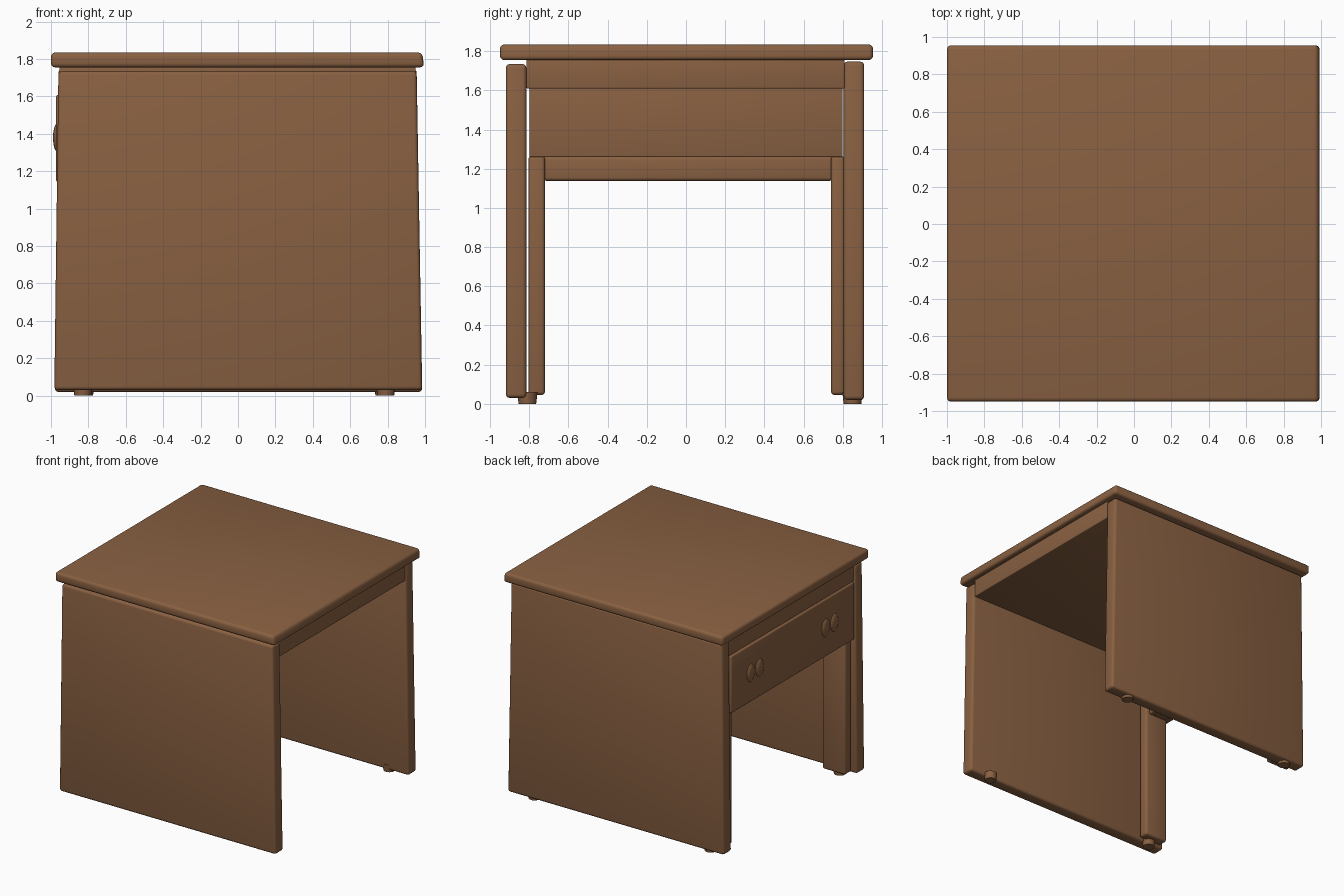
import bpy, bmesh, math

if "Cube" in bpy.data.objects:
    bpy.data.objects.remove(bpy.data.objects["Cube"])

wood = bpy.data.materials.new("brown_wood")
wood.diffuse_color = (0.25, 0.118, 0.054, 1.0)
wood.use_nodes = True
wood.node_tree.nodes["Principled BSDF"].inputs["Base Color"].default_value = wood.diffuse_color


def finish(name, bm):
    mesh = bpy.data.meshes.new(name)
    bm.normal_update()
    bm.to_mesh(mesh)
    bm.free()
    mesh.materials.append(wood)
    ob = bpy.data.objects.new(name, mesh)
    bpy.context.collection.objects.link(ob)
    bpy.ops.object.select_all(action='DESELECT')
    bpy.context.view_layer.objects.active = ob
    ob.select_set(True)
    bpy.ops.object.shade_smooth_by_angle(angle=math.radians(40))
    return ob


def box(name, xs, ys, zs, bevel=0.015, top_xs=None):
    """Rounded box; top_xs gives a different x range at the top."""
    bm = bmesh.new()
    bmesh.ops.create_cube(bm, size=1)
    for v in bm.verts:
        r = top_xs if top_xs and v.co.z > 0 else xs
        v.co = (r[v.co.x > 0], ys[v.co.y > 0], zs[v.co.z > 0])
    if bevel:
        bmesh.ops.bevel(bm, geom=bm.edges[:], offset=bevel, segments=3,
                        profile=0.5, affect='EDGES')
    return finish(name, bm)


# Table top and the thick slab beneath it
box("table_top", (-1.0, 0.995), (-0.95, 0.955), (1.755, 1.835), 0.022, (-1.0, 0.985))
box("under_top_slab", (-0.955, 0.95), (-0.815, 0.81), (1.61, 1.765), 0.006)

# Side panels, slightly wider at the floor
box("front_panel", (-0.982, 0.985), (-0.92, -0.815), (0.03, 1.735), 0.02, (-0.96, 0.955))
box("back_panel", (-0.98, 0.985), (0.805, 0.91), (0.02, 1.747), 0.02, (-0.96, 0.955))

# Drawer: front plate and body behind it
box("drawer_front", (-0.972, -0.92), (-0.80, 0.80), (1.14, 1.61), 0.012)
box("drawer_body", (-0.93, -0.71), (-0.80, 0.80), (1.26, 1.612), 0.005)

# Inner legs and the rail between them, under the drawer
for name, y0, y1 in (("inner_leg_front", -0.805, -0.72), ("inner_leg_back", 0.74, 0.81)):
    box(name, (-0.94, -0.73), (y0, y1), (0.045, 1.265), 0.018)
box("lower_rail", (-0.93, -0.76), (-0.73, 0.75), (1.138, 1.265), 0.018)

# Drawer knobs, each made of two flattened lobes
for i, y in enumerate((-0.48, 0.49)):
    for j, s in enumerate((-1, 1)):
        bm = bmesh.new()
        bmesh.ops.create_uvsphere(bm, u_segments=20, v_segments=12, radius=1)
        for v in bm.verts:
            v.co = (-0.967 + v.co.x * 0.022, y + s * 0.057 + v.co.y * 0.053,
                    1.38 + v.co.z * 0.075)
        finish(f"drawer_knob_{i}_{j}", bm)

# Small round feet
for i, (x, y) in enumerate(((-0.83, -0.81), (0.79, -0.81), (-0.82, 0.85), (0.78, 0.85))):
    bm = bmesh.new()
    bmesh.ops.create_cone(bm, cap_ends=True, segments=20, radius1=0.045,
                          radius2=0.052, depth=0.06)
    bmesh.ops.translate(bm, verts=bm.verts[:], vec=(x, y, 0.03))
    finish(f"foot_{i}", bm)
